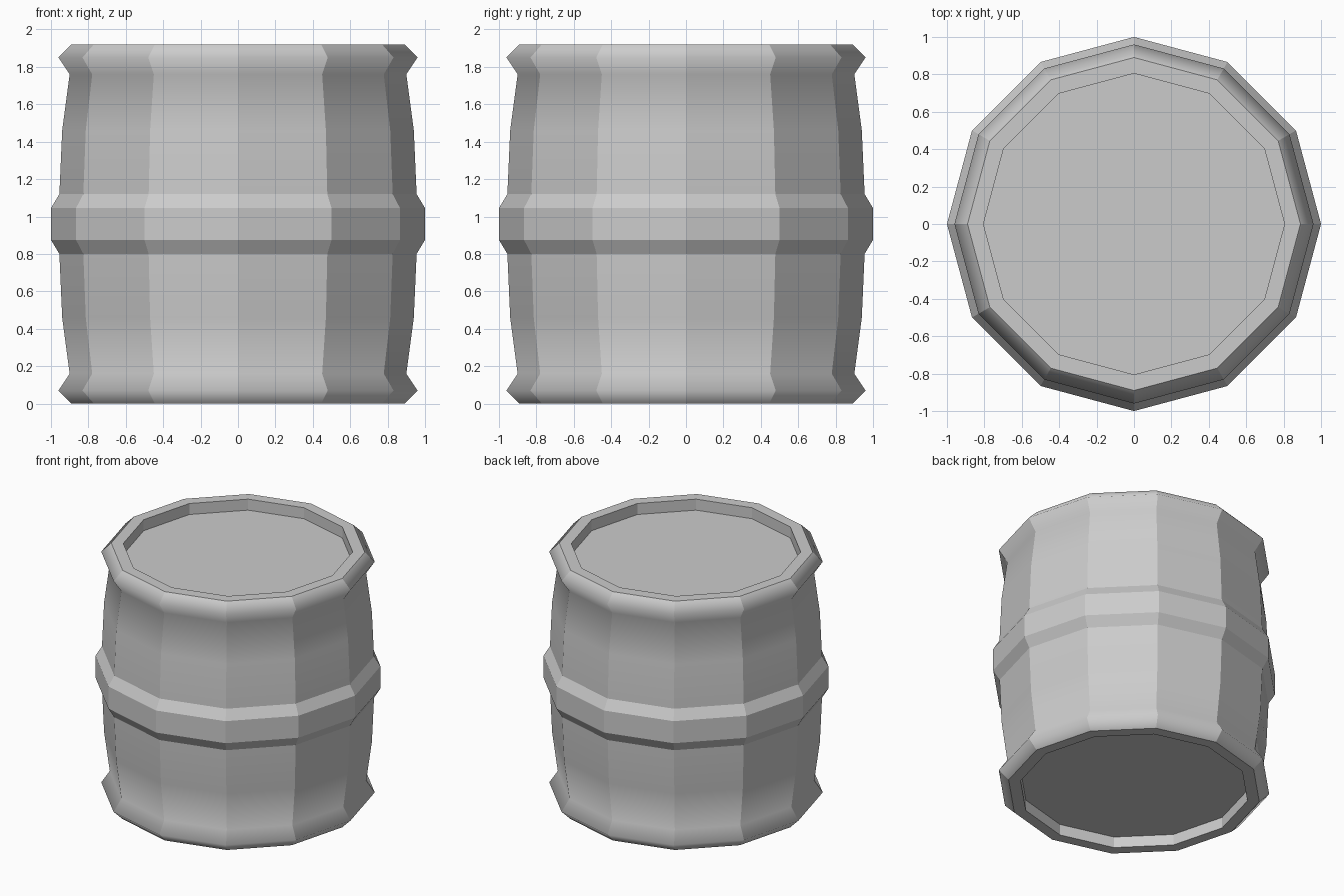
import bpy
import bmesh
from math import cos, sin, tau

SIDES = 12
HEIGHT = 1.92
MID = HEIGHT / 2

cube = bpy.data.objects.get("Cube")
if cube:
    bpy.data.objects.remove(cube, do_unlink=True)

grey = bpy.data.materials.new("plain_grey")
grey.use_nodes = True
colour = (0.6, 0.6, 0.6, 1)
grey.diffuse_color = colour
grey.node_tree.nodes["Principled BSDF"].inputs["Base Color"].default_value = colour

# Upper half profile: radius, height, crease; mirrored for the lower half
upper = [
    (1.00, 1.045, True),    # middle hoop
    (0.955, 1.12, True),
    (0.94, 1.46, False),    # bulging wall
    (0.90, 1.76, False),
    (0.96, 1.85, False),    # flared rim
    (0.89, HEIGHT, True),
    (0.805, HEIGHT, True),  # recessed end
    (0.805, 1.835, True),
]
lower = [(r, HEIGHT - z, crease) for r, z, crease in reversed(upper)]
profile = lower + upper

# Revolve the profile into a twelve-sided barrel
bm = bmesh.new()
rings = [[bm.verts.new((r * cos(tau * i / SIDES), r * sin(tau * i / SIDES), z))
          for i in range(SIDES)] for r, z, crease in profile]
for a, b in zip(rings, rings[1:]):
    for i in range(SIDES):
        j = (i + 1) % SIDES
        bm.faces.new((a[i], a[j], b[j], b[i]))

# Close the bottom and the lid
bm.faces.new(rings[0][::-1])
bm.faces.new(rings[-1])

# Smooth only along each stave; keep staves, hoop and rim edges crisp
for face in bm.faces:
    face.smooth = True
for edge in bm.edges:
    edge.smooth = False
for ring, (r, z, crease) in zip(rings, profile):
    for i in range(SIDES):
        edge = bm.edges.get((ring[i], ring[(i + 1) % SIDES]))
        edge.smooth = not crease

bmesh.ops.recalc_face_normals(bm, faces=bm.faces[:])
mesh = bpy.data.meshes.new("barrel")
bm.to_mesh(mesh)
bm.free()
mesh.materials.append(grey)
barrel = bpy.data.objects.new("barrel", mesh)
bpy.context.collection.objects.link(barrel)
